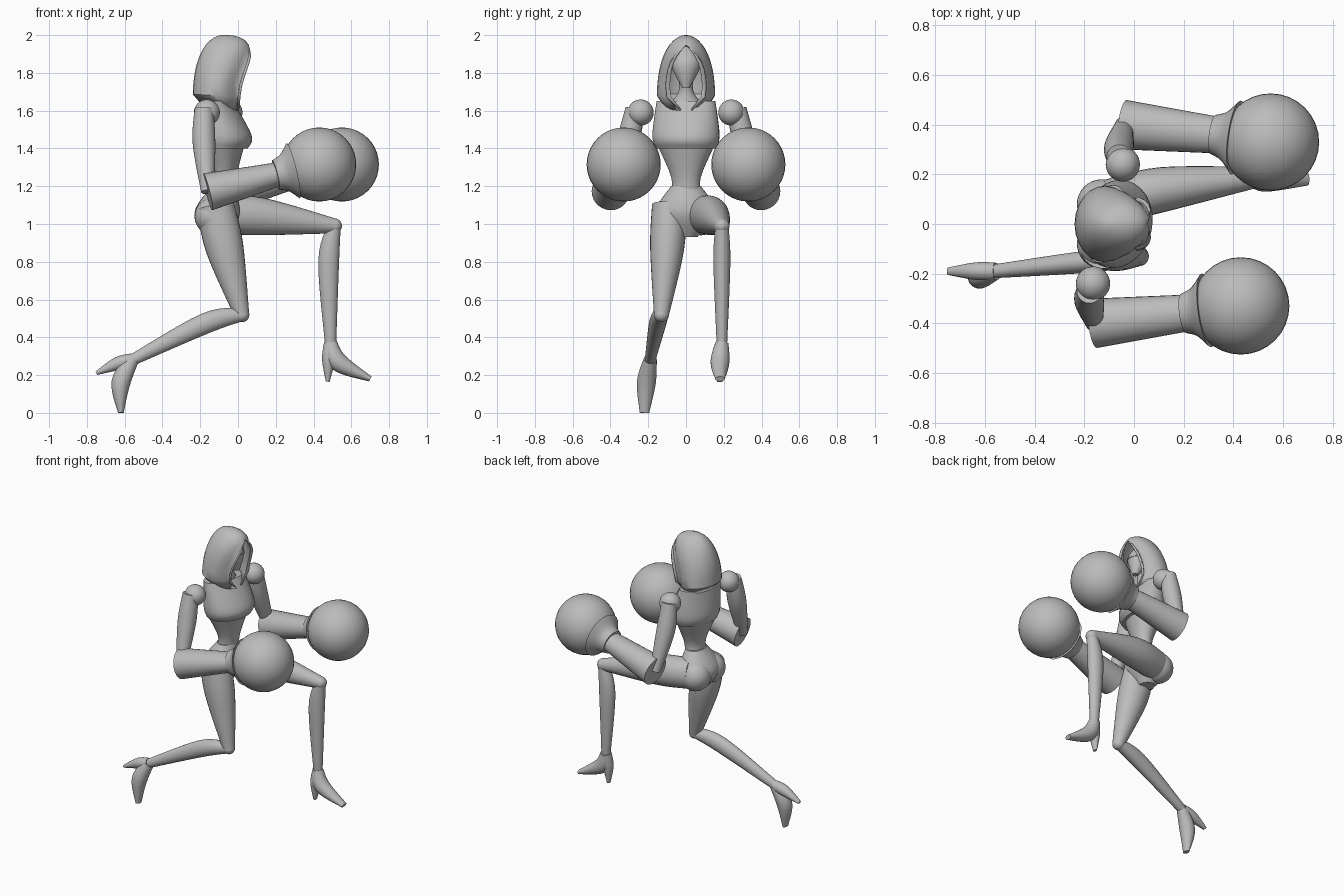
import bpy, bmesh, math
from mathutils import Vector

cube = bpy.data.objects.get("Cube")
if cube:
    bpy.data.objects.remove(cube)

grey = bpy.data.materials.new("plain_grey")
grey.use_nodes = True
grey.diffuse_color = (.5, .5, .5, 1)
grey.node_tree.nodes["Principled BSDF"].inputs["Base Color"].default_value = grey.diffuse_color
parts = []


def finish(name, bm):
    bmesh.ops.recalc_face_normals(bm, faces=bm.faces)
    mesh = bpy.data.meshes.new(name)
    bm.to_mesh(mesh)
    bm.free()
    mesh.materials.append(grey)
    ob = bpy.data.objects.new(name, mesh)
    bpy.context.collection.objects.link(ob)
    parts.append(ob)
    return ob


def ball(name, centre, radius):
    bm = bmesh.new()
    bmesh.ops.create_uvsphere(bm, u_segments=32, v_segments=20, radius=radius)
    bmesh.ops.translate(bm, vec=centre, verts=bm.verts)
    finish(name, bm)


def bridge(bm, rings, closed):
    """Join neighbouring rows of vertices with quads."""
    for low, high in zip(rings, rings[1:]):
        count = len(low)
        for k in range(count if closed else count - 1):
            n = (k + 1) % count
            bm.faces.new((low[k], low[n], high[n], high[k]))


def spline(keys, steps=6):
    """Smooth curve through the keys, which hold position and radii."""
    samples = []
    for i in range(len(keys) - 1):
        start, end = keys[i], keys[i + 1]
        pull_a = (end - keys[max(i - 1, 0)]) / 2
        pull_b = (keys[min(i + 2, len(keys) - 1)] - start) / 2
        for k in range(steps):
            t = k / steps
            ease = t * t * (3 - 2 * t)
            samples.append(start.lerp(end, ease) + pull_a * t * (1 - t) ** 2
                           - pull_b * t * t * (1 - t))
    return samples + [keys[-1]]


def tube(name, points, widths, depths=None, upright=False, yaw=0, segments=28):
    """Loft ellipses along a smooth path; upright keeps every ring horizontal."""
    bm = bmesh.new()
    keys = [Vector((*p, w, d)) for p, w, d in zip(points, widths, depths or widths)]
    samples = spline(keys)
    path = [Vector(s[:3]) for s in samples]
    across = Vector((-math.sin(yaw), math.cos(yaw), 0))
    rings = []
    for i, sample in enumerate(samples):
        along = (path[min(i + 1, len(path) - 1)] - path[max(i - 1, 0)]).normalized()
        if upright:
            along = Vector((0, 0, 1))
        side = (across - along * across.dot(along)).normalized()
        front = side.cross(along)
        ring = []
        for k in range(segments):
            angle = math.tau * k / segments
            ring.append(bm.verts.new(path[i] + side * sample[3] * math.cos(angle)
                                     + front * sample[4] * math.sin(angle)))
        rings.append(ring)
    bridge(bm, rings, closed=True)
    bm.faces.new(rings[0])
    bm.faces.new(rings[-1])
    finish(name, bm)


# Trunk: the chest is turned slightly and overhangs the ribs
turn = math.radians(-13)
tube("chest", [(-.07, 0, 1.4), (-.07, 0, 1.47), (-.11, 0, 1.65)],
     widths=[.16, .18, .16], depths=[.12, .14, .08], upright=True, yaw=turn)
tube("abdomen", [(-.08, 0, 1.15), (-.07, 0, 1.25), (-.08, 0, 1.41)],
     widths=[.08, .08, .15], depths=[.06, .06, .11], upright=True, yaw=turn)
tube("pelvis", [(-.1, 0, .93), (-.11, 0, 1.06), (-.08, 0, 1.2)],
     widths=[.06, .16, .08], depths=[.05, .12, .06], upright=True)
for side in (-1, 1):
    ball("buttock", (-.13, side * .08, 1.04), .1)

# Neck, pointed face and brow band
tube("neck", [(-.1, 0, 1.62), (-.08, 0, 1.7), (-.06, 0, 1.8)],
     widths=[.1, .04, .04], depths=[.07, .04, .04], upright=True)
tube("face", [(-.01, 0, 1.72), (-.05, 0, 1.85), (-.07, 0, 1.94)],
     widths=[.02, .08, .04], upright=True)
tube("brow_band", [(-.045, 0, 1.83), (-.045, 0, 1.84)], widths=[.08, .08], upright=True)


def make_hood(levels=12, columns=24):
    """Pointed shell, open at the face, with its front edge drooping to the throat."""
    bm = bmesh.new()
    rows = []
    for i in range(levels + 1):
        t = math.sin(math.pi / 2 * i / levels)
        dome = max(math.sqrt(1 - t ** 2.5), .05)
        tuck = min(1, .75 + 2 * t)
        half_width = .155 * dome * tuck
        back = -.08 - .16 * dome * tuck
        front = -.06 + dome * (.06 + .2 * t * t)
        gap = .11 * max(0, 1 - (t / .86) ** 4) * min(1, .3 + 5 * t)
        droop = .04 * max(0, 1 - 5 * t)
        row = []
        for k in range(columns + 1):
            angle = math.pi * (2 * k / columns - 1)
            ahead = (1 - math.cos(angle)) / 2
            lip = max(0, abs(angle) - 2) / (math.pi - 2)
            round_y = abs(half_width * math.sin(angle))
            y = round_y + lip * (max(round_y, gap) - round_y)
            row.append(bm.verts.new((back + (front - back) * ahead,
                                     math.copysign(y, angle),
                                     1.64 + .36 * t - droop * ahead)))
        rows.append(row)
    bridge(bm, rows, closed=False)
    bm.faces.new(rows[-1])
    bmesh.ops.remove_doubles(bm, verts=bm.verts, dist=.0005)
    hood = finish("hood", bm)
    shell = hood.modifiers.new("thickness", 'SOLIDIFY')
    shell.thickness = .01


make_hood()


# Arms: mirrored, with the left one reaching further forward
def make_arm(tag, side, reach):
    def place(x, y, z):
        return Vector((x + reach, side * y, z))

    shoulder = place(-.165, .24, 1.59)
    elbow = place(-.16, .4, 1.17)
    wrist = place(.2, .36, 1.26)
    fist = place(.43, .33, 1.315)
    ball(tag + "_shoulder", shoulder, .069)
    tube(tag + "_upper_arm", [place(-.18, .27, 1.61), place(-.18, .31, 1.43), elbow],
         widths=[.05, .06, .035])
    tube(tag + "_forearm", [elbow, wrist], widths=[.1, .075], depths=[.1, .065])
    tube(tag + "_cuff", [wrist, wrist.lerp(fist, .2), wrist.lerp(fist, .4)],
         widths=[.08, .1, .15])
    ball(tag + "_glove", fist, .196)


make_arm("right", side=-1, reach=0)
make_arm("left", side=1, reach=.12)


# Legs: same thicknesses on two poses
def make_leg(tag, hip, thigh, knee, calf, ankle, instep, toe, heel, heel_tip):
    tube(tag + "_thigh", [hip, thigh, knee], widths=[.09, .09, .04], depths=[.1, .1, .04])
    ball(tag + "_knee", knee, .04)
    tube(tag + "_shin", [knee, calf, ankle], widths=[.035, .045, .028], depths=[.035, .055, .03])
    tube(tag + "_shoe", [ankle, instep, toe], widths=[.035, .05, .025], depths=[.035, .05, .015])
    tube(tag + "_heel", [ankle, heel, heel_tip], widths=[.035, .035, .015], depths=[.035, .035, .01])


# The right leg trails behind with its toe on the ground
make_leg("right", hip=(-.12, -.09, 1.1), thigh=(-.07, -.1, .87), knee=(.02, -.13, .52),
         calf=(-.17, -.15, .475), ankle=(-.56, -.19, .28), instep=(-.62, -.21, .16),
         toe=(-.62, -.22, 0), heel=(-.64, -.19, .26), heel_tip=(-.75, -.19, .21))
# The left leg steps forward with its thigh raised
make_leg("left", hip=(-.1, .09, 1.05), thigh=(.12, .14, 1.04), knee=(.51, .19, .99),
         calf=(.48, .19, .8), ankle=(.49, .19, .37), instep=(.53, .18, .27),
         toe=(.7, .18, .18), heel=(.48, .18, .28), heel_tip=(.475, .18, .165))

# Smooth shading with crisp rims
bpy.ops.object.select_all(action='DESELECT')
for ob in parts:
    ob.select_set(True)
bpy.context.view_layer.objects.active = parts[0]
bpy.ops.object.shade_smooth_by_angle(angle=math.radians(38))
